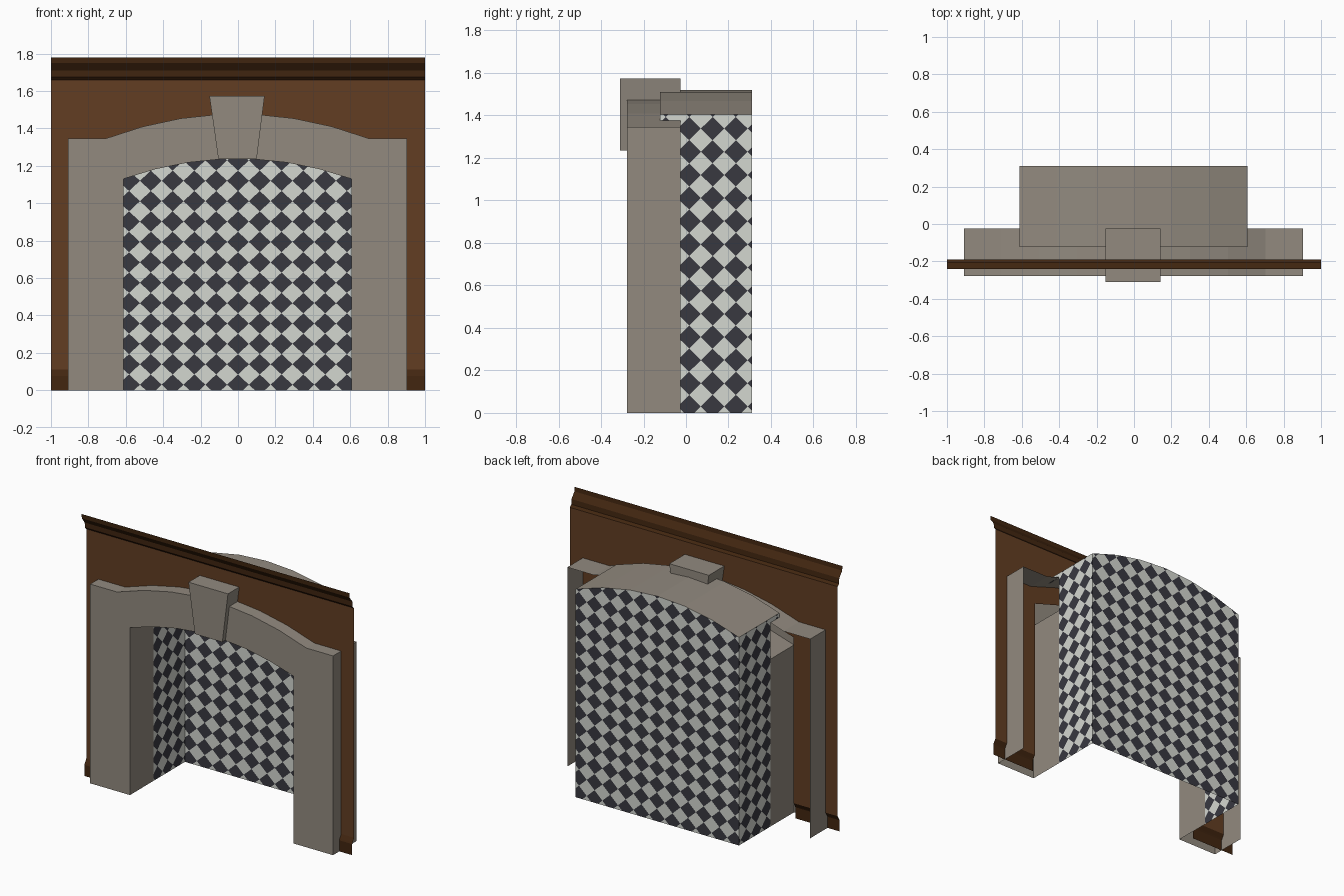
import bpy, bmesh
from mathutils import Vector

if "Cube" in bpy.data.objects:
    bpy.data.objects.remove(bpy.data.objects["Cube"])

CX = -0.003                        # slight centre offset of the stonework
PANEL_Y, FRONT, BACK, REAR = -0.19, -0.277, -0.025, 0.31


def material(name, rgb):
    m = bpy.data.materials.new(name)
    lin = [((c / 255 + 0.055) / 1.055) ** 2.4 for c in rgb]
    m.diffuse_color = (*lin, 1)
    m.use_nodes = True
    m.node_tree.nodes["Principled BSDF"].inputs["Base Color"].default_value = m.diffuse_color
    return m


STONE = material("warm_grey_stone", (146, 138, 127))
LIGHT = material("pale_tile", (212, 215, 208))
DARK = material("charcoal_tile", (56, 56, 64))
WOOD = material("brown_wood", (98, 61, 34))
TRIM = material("dark_wood_trim", (66, 38, 16))


def finish(bm, name, mats):
    bmesh.ops.recalc_face_normals(bm, faces=bm.faces)
    me = bpy.data.meshes.new(name)
    bm.to_mesh(me)
    bm.free()
    for m in mats:
        me.materials.append(m)
    ob = bpy.data.objects.new(name, me)
    bpy.context.collection.objects.link(ob)
    return ob


def arch(half, z_side, z_top, n, cx=CX):
    """Shallow arch from left to right as (x, z) points."""
    ts = [-1 + 2 * i / n for i in range(n + 1)]
    return [(cx + half * t, z_side + (z_top - z_side) * (1 - t * t)) for t in ts]


def sheet(name, pts, mats):
    bm = bmesh.new()
    bm.faces.new([bm.verts.new(p) for p in pts])
    return finish(bm, name, mats)


def strip(bm, a, b):
    """Quads between two matching rows of points."""
    va, vb = [bm.verts.new(p) for p in a], [bm.verts.new(p) for p in b]
    for i in range(len(a) - 1):
        bm.faces.new((va[i], va[i + 1], vb[i + 1], vb[i]))


def moulding(name, profile, spans, mat):
    """Open (y, z) profile swept along x."""
    bm = bmesh.new()
    for x0, x1 in spans:
        strip(bm, [(x0, y, z) for y, z in profile], [(x1, y, z) for y, z in profile])
    return finish(bm, name, [mat])


def tiled_wall(name, pts, axis, pitch, origin, z_pitch=0.109, z_origin=0.03):
    """Sheet cut along diagonals into a pattern of light and dark diamonds."""
    bm = bmesh.new()
    bm.faces.new([bm.verts.new(p) for p in pts])
    for sign in (1, -1):
        no = Vector((0, 0, sign / z_pitch))
        no[axis] = 1 / pitch
        base = Vector((0, 0, z_origin))
        base[axis] = origin
        for k in range(-24, 25):
            co = base.copy()
            co[axis] += (k + 0.5) * pitch
            bmesh.ops.bisect_plane(bm, geom=bm.verts[:] + bm.edges[:] + bm.faces[:],
                                   dist=1e-5, plane_co=co, plane_no=no)
    for f in bm.faces:
        c = f.calc_center_median()
        a, b = (c[axis] - origin) / pitch, (c.z - z_origin) / z_pitch
        f.material_index = 1 if (round(a + b) + round(a - b)) % 2 == 0 else 0
    return finish(bm, name, [LIGHT, DARK])


# Wooden wall panel with an arched opening hidden behind the stone
hole = arch(0.67, 1.23, 1.35, 7, 0)
outline = [(-1, 0.11), (-0.67, 0.11)] + hole + [(0.67, 0.11), (1, 0.11), (1, 1.66), (-1, 1.66)]
sheet("wall_panel", [(x, PANEL_Y, z) for x, z in outline], [WOOD])

# Crown and baseboard mouldings
crown = [(PANEL_Y, 1.66), (-0.205, 1.675), (-0.207, 1.71), (-0.238, 1.75), (-0.24, 1.78)]
moulding("crown_moulding", crown, [(-1, 1)], TRIM)
base = [(PANEL_Y, 0.11), (-0.205, 0.085), (-0.21, 0.075), (-0.21, 0)]
moulding("baseboard", base, [(-1, -0.67), (0.67, 1)], TRIM)

# Stone surround: front face plus outer and inner returns, open at the back
inner = [(CX - 0.61, 0)] + arch(0.61, 1.13, 1.238, 7) + [(CX + 0.61, 0)]
outer = ([(CX - 0.907, 0), (CX - 0.907, 1.345)] + arch(0.707, 1.345, 1.478, 7)
         + [(CX + 0.907, 1.345), (CX + 0.907, 0)])
bm = bmesh.new()
loop = [bm.verts.new((x, FRONT, z)) for x, z in outer + inner[::-1]]
bm.faces.new(loop)
for row in (outer, inner):
    strip(bm, [(x, FRONT, z) for x, z in row], [(x, BACK, z) for x, z in row])
bmesh.ops.remove_doubles(bm, verts=bm.verts, dist=1e-5)
finish(bm, "stone_surround", [STONE])

# Tapered keystone
key = [(-0.105, 1.236), (0.1, 1.236), (0.142, 1.573), (-0.153, 1.573)]
bm = bmesh.new()
front = [bm.verts.new((x, -0.31, z)) for x, z in key]
back = [bm.verts.new((x, BACK, z)) for x, z in key]
bm.faces.new(front)
bm.faces.new(back[::-1])
for i in range(4):
    j = (i + 1) % 4
    bm.faces.new((front[i], back[i], back[j], front[j]))
finish(bm, "keystone", [STONE])

# Firebox: tiled back and side walls, arched stone roof
top = arch(0.61, 1.405, 1.52, 6)
back_pts = [(CX - 0.61, 0)] + top + [(CX + 0.61, 0)]
tiled_wall("firebox_back", [(x, REAR, z) for x, z in back_pts], 0, 0.1165, 0.0)
side = [(BACK, 0), (REAR, 0), (REAR, 1.405), (-0.122, 1.405), (-0.122, 1.372), (BACK, 1.372)]
for label, s in (("left", -1), ("right", 1)):
    tiled_wall("firebox_side_" + label, [(CX + 0.61 * s, y, z) for y, z in side], 1, 0.11, 0.015)
bm = bmesh.new()
strip(bm, [(x, -0.122, z) for x, z in top], [(x, REAR, z) for x, z in top])
roof = finish(bm, "firebox_roof", [STONE])
